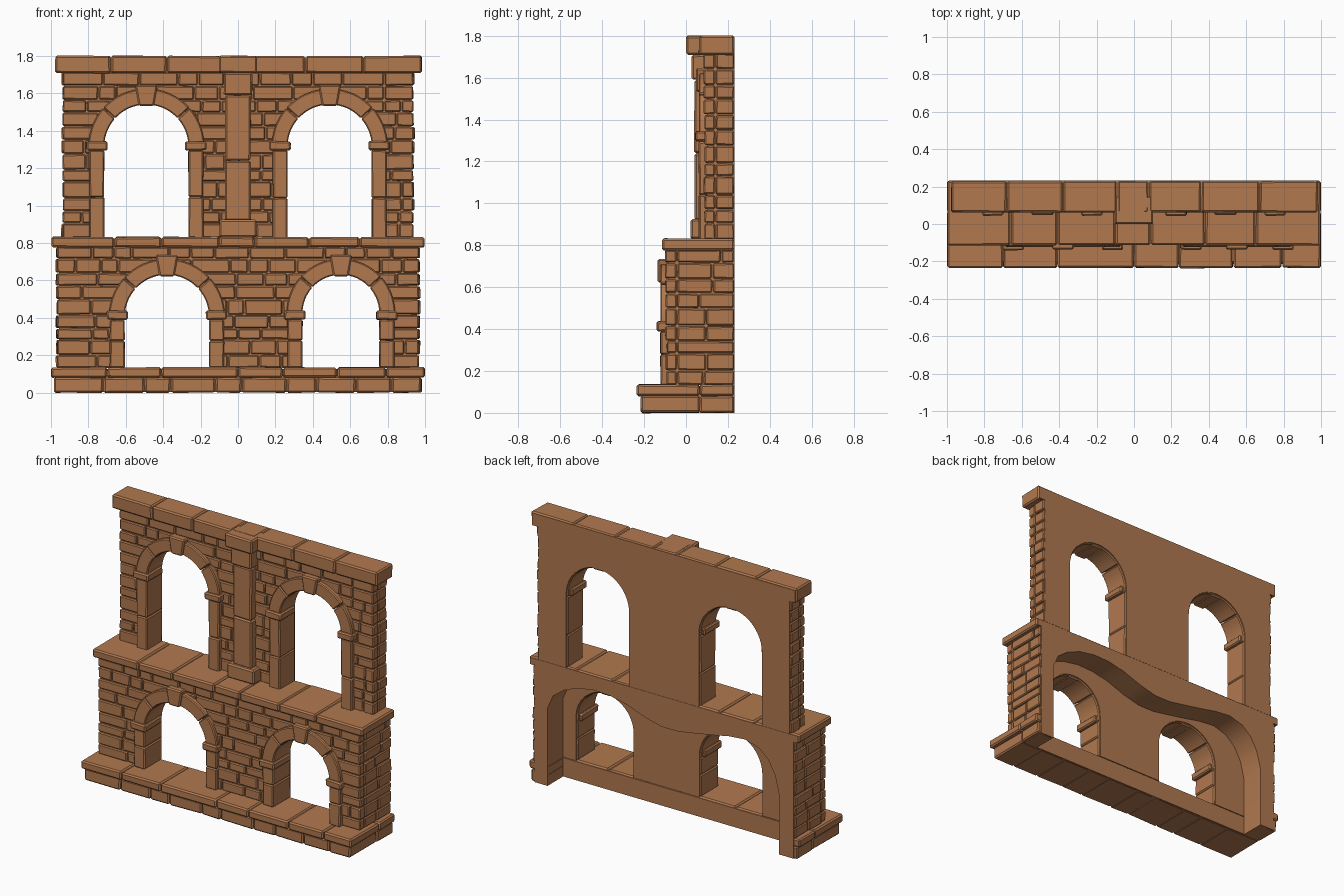
import bpy, bmesh, math, random
from mathutils import Vector

random.seed(4)
if "Cube" in bpy.data.objects:
    bpy.data.objects.remove(bpy.data.objects["Cube"], do_unlink=True)

stone = bpy.data.materials.new("warm_brown_stone")
stone.use_nodes = True
colour = (0.44, 0.19, 0.078, 1)
stone.diffuse_color = colour
stone.node_tree.nodes["Principled BSDF"].inputs["Base Color"].default_value = colour
BACK = 0.232


def finish(bm, name, smooth=False):
    """Turn a bmesh into a named stone object."""
    bmesh.ops.recalc_face_normals(bm, faces=bm.faces[:])
    mesh = bpy.data.meshes.new(name)
    bm.to_mesh(mesh)
    bm.free()
    mesh.materials.append(stone)
    ob = bpy.data.objects.new(name, mesh)
    bpy.context.collection.objects.link(ob)
    if smooth:
        bpy.ops.object.select_all(action='DESELECT')
        ob.select_set(True)
        bpy.context.view_layer.objects.active = ob
        bpy.ops.object.shade_smooth_by_angle(angle=math.radians(25))
    return ob


def block(bm, x, y, z, bevel=0.008, rough=0.002):
    """Chiselled box; x, y and z are (low, high) pairs."""
    verts = bmesh.ops.create_cube(bm, size=1)["verts"]
    for v in verts:
        v.co = Vector([(a + b) / 2 + c * (b - a) for c, (a, b) in zip(v.co, (x, y, z))])
        v.co += Vector([random.uniform(-rough, rough) for _ in range(3)])
    if bevel:
        edges = list({e for v in verts for e in v.link_edges})
        bmesh.ops.bevel(bm, geom=edges, offset=bevel, segments=1, affect='EDGES')


def prism(bm, outline, y0, y1, bevel=0):
    """Extrude an x-z outline from y0 to y1."""
    face = bm.faces.new([bm.verts.new((x, y0, z)) for x, z in outline])
    ext = bmesh.ops.extrude_face_region(bm, geom=[face])["geom"]
    top = [g for g in ext if isinstance(g, bmesh.types.BMVert)]
    bmesh.ops.translate(bm, verts=top, vec=(0, y1 - y0, 0))
    if bevel:
        faces = {f for v in top for e in v.link_edges for w in e.verts for f in w.link_faces}
        bmesh.ops.recalc_face_normals(bm, faces=list(faces))
        edges = [e for e in {e for f in faces for e in f.edges}
                 if e.calc_face_angle(0) > math.radians(35)]
        bmesh.ops.bevel(bm, geom=edges, offset=bevel, segments=1, affect='EDGES')


def arc(cx, cz, r, a0, a1, n):
    return [(cx + r * math.cos(math.radians(a0 + (a1 - a0) * i / n)),
             cz + r * math.sin(math.radians(a0 + (a1 - a0) * i / n))) for i in range(n + 1)]


def opening(arch, grow, z0):
    """Arched opening outline, left foot to right foot."""
    cx, half, spring = arch
    r = half + grow
    return [(cx - r, z0)] + arc(cx, spring, r, 180, 0, 24) + [(cx + r, z0)]


def course(name, joints, y, z, back_core=True):
    """A run of long capping stones over a slightly smaller core."""
    bm = bmesh.new()
    for a, b in zip(joints, joints[1:]):
        block(bm, (a + 0.002, b - 0.002), y, z, 0.009)
    if back_core:
        block(bm, (joints[0] + 0.012, joints[-1] - 0.012), (y[0] + 0.012, BACK),
              (z[0] + 0.002, z[1] - 0.008), 0, 0)
    return finish(bm, name)


def brick_run(bm, rows, lo, hi, place):
    """Random running bond between lo and hi, each brick put down by place()."""
    for z0, z1 in zip(rows, rows[1:]):
        a = lo
        while a < hi - 0.01:
            b = a + random.uniform(0.09, 0.23)
            if b > hi - 0.06:
                b = hi
            place(bm, (a + 0.003, b - 0.003), (z0 + 0.003, z1 - 0.003))
            a = b


def storey(label, arches, half_w, front, z0, z1, count, impost_z, core_back):
    # wall core with arched openings
    bm = bmesh.new()
    w = half_w - 0.012
    outline = [(-w, z0)]
    for arch in arches:
        outline += opening(arch, 0.008, z0)
    prism(bm, outline + [(w, z0), (w, z1), (-w, z1)], front + 0.012, core_back)
    finish(bm, label + "_wall_core")

    # facing bricks, trimmed around the arches
    step = (z1 - z0) / count
    rows = [z0 + step * i + random.uniform(-.008, .008) * (0 < i < count) for i in range(count + 1)]
    bm = bmesh.new()

    def front_brick(m, run, z):
        out = random.uniform(-0.005, 0.004)
        block(m, run, (front + out, front + 0.05), z, 0.006, 0.0015)
    brick_run(bm, rows, -half_w, half_w, front_brick)
    facing = finish(bm, label + "_front_bricks")
    bm = bmesh.new()
    for arch in arches:
        prism(bm, opening(arch, 0.05, z0 - 0.05), front - 0.1, front + 0.15)
    cutter = finish(bm, label + "_arch_cutter")
    cutter.hide_render = True
    mod = facing.modifiers.new("arches", 'BOOLEAN')
    mod.object, mod.operation, mod.solver = cutter, 'DIFFERENCE', 'EXACT'
    bpy.context.view_layer.objects.active = facing
    bpy.ops.object.modifier_apply(modifier=mod.name)
    bpy.data.objects.remove(cutter, do_unlink=True)

    # bricks on both ends
    bm = bmesh.new()
    for s in (-1, 1):
        def side_brick(m, run, z):
            out = half_w + random.uniform(-0.004, 0.005)
            block(m, sorted((s * (half_w - 0.05), s * out)), run, z, 0.006, 0.0015)
        brick_run(bm, rows, front + 0.052, BACK, side_brick)
    finish(bm, label + "_side_bricks")

    # arch surrounds
    face, rear = front - 0.027, core_back - 0.006
    for side, arch in zip(("right", "left"), arches):
        cx, half, spring = arch
        bm = bmesh.new()
        for a0, a1 in ((0, 42), (42, 84), (96, 138), (138, 180)):
            prism(bm, arc(cx, spring, half, a0 + .4, a1 - .4, 7)
                  + arc(cx, spring, half + 0.085, a1 - .4, a0 + .4, 7), face, rear, 0.006)
        finish(bm, f"{label}_{side}_arch_ring", True)
        bm = bmesh.new()
        top = spring + half
        prism(bm, [(cx - .04, top - .008), (cx + .04, top - .008),
                   (cx + .06, top + .105), (cx - .06, top + .105)], face - 0.014, rear, 0.008)
        finish(bm, f"{label}_{side}_keystone")
        bm = bmesh.new()
        mid = z0 + (impost_z - z0) * random.uniform(0.4, 0.65)
        for s in (-1, 1):
            xs = sorted((cx + s * half, cx + s * (half + 0.08)))
            for z in ((z0, mid), (mid, impost_z), (impost_z, spring + 0.03)):
                block(bm, xs, (face, rear), z, 0.007)
            block(bm, sorted((cx + s * (half - 0.017), cx + s * (half + 0.097))),
                  (face - 0.017, rear - 0.02), (impost_z, impost_z + 0.048), 0.008)
        finish(bm, f"{label}_{side}_jambs_and_imposts")


# stepped base
foot = [-0.985, -0.72, -0.5, -0.36, -0.12, 0.02, 0.26, 0.42, 0.63, 0.82, 0.98]
plinth = [-1, -0.7, -0.41, 0, 0.24, 0.53, 0.79, 1]
course("base_footing", foot, (-0.215, 0.066), (0, 0.08), False)
course("base_cap", plinth, (-0.235, 0.066), (0.08, 0.135), False)
bm = bmesh.new()
block(bm, (-0.965, 0.965), (-0.2, 0.07), (0.002, 0.127), 0, 0)
for s in (-1, 1):
    block(bm, sorted((s * 0.86, s * 0.983)), (0.066, 0.23), (0, 0.08))
    block(bm, sorted((s * 0.86, s)), (0.066, 0.23), (0.08, 0.135))
finish(bm, "base_core_and_ends")

# two arcaded storeys
storey("lower", [(-0.38, 0.225, 0.405), (0.55, 0.205, 0.425)],
       0.97, -0.095, 0.132, 0.78, 9, 0.39, 0.07)
storey("upper", [(-0.49, 0.225, 1.315), (0.49, 0.225, 1.315)],
       0.94, 0.088, 0.825, 1.715, 12, 1.295, BACK)

# rear of lower storey with its wavy-topped recess
wave = [(-.85, 0), (-.85, .4), (-.82, .52), (-.77, .61), (-.7, .67), (-.6, .7), (-.48, .69),
        (-.36, .665), (-.22, .64), (-.1, .62), (.02, .62), (.14, .65), (.28, .7), (.4, .725),
        (.52, .73), (.64, .71), (.74, .67), (.82, .61), (.86, .52), (.86, 0)]
bm = bmesh.new()
prism(bm, [(-.958, 0)] + wave + [(.958, 0), (.958, .8), (-.958, .8)], 0.068, BACK)
finish(bm, "lower_rear_recess", True)

# ledge between storeys and top cornice
course("middle_ledge", [-1, -0.66, -0.41, -0.1, 0.09, 0.38, 0.65, 1],
       (-0.113, BACK - 0.002), (0.777, 0.832))
course("top_cornice", [-0.98, -0.68, -0.38, -0.09, 0.08, 0.36, 0.67, 0.985],
       (0.062, BACK - 0.002), (1.708, 1.8))

# central pilaster
bm = bmesh.new()
for w, y, z in ((0.1, 0.022, (0.83, 0.925)), (0.07, 0.042, (0.92, 1.24)),
                (0.068, 0.04, (1.24, 1.59)), (0.076, 0.027, (1.59, 1.71)),
                (0.102, 0.0, (1.708, 1.8))):
    block(bm, (-w, w), (y, 0.15), z, 0.009)
finish(bm, "central_pilaster")
